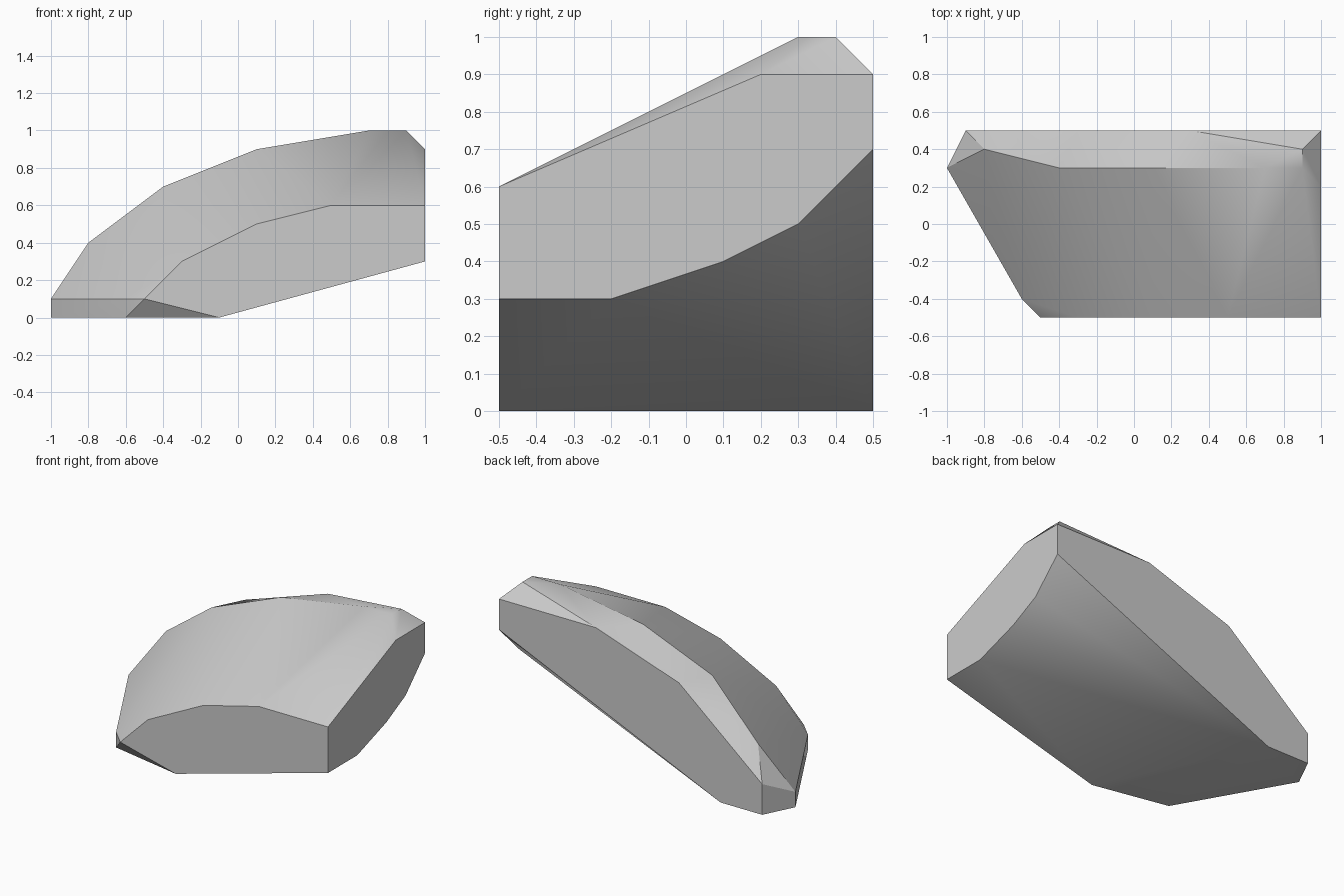
import bpy
import bmesh
import math

cube = bpy.data.objects.get("Cube")
if cube:
    bpy.data.objects.remove(cube, do_unlink=True)


def make_material(name, colour):
    material = bpy.data.materials.new(name)
    material.use_nodes = True
    material.diffuse_color = colour
    shader = material.node_tree.nodes["Principled BSDF"]
    shader.inputs["Base Color"].default_value = colour
    return material


def hull_object(name, points, unit, material):
    """Wrap a faceted solid around the outline points."""
    bm = bmesh.new()
    for point in points:
        bm.verts.new([coordinate * unit for coordinate in point])
    result = bmesh.ops.convex_hull(bm, input=bm.verts[:])
    loose = set(result["geom_interior"] + result["geom_unused"])
    loose_verts = [item for item in loose if isinstance(item, bmesh.types.BMVert)]
    bmesh.ops.delete(bm, geom=loose_verts, context="VERTS")
    # Merge coplanar triangles into clean flat faces
    bmesh.ops.dissolve_limit(bm, angle_limit=math.radians(0.5),
                             verts=bm.verts[:], edges=bm.edges[:])
    bmesh.ops.recalc_face_normals(bm, faces=bm.faces[:])
    mesh = bpy.data.meshes.new(name)
    bm.to_mesh(mesh)
    bm.free()
    mesh.materials.append(material)
    obj = bpy.data.objects.new(name, mesh)
    bpy.context.collection.objects.link(obj)
    return obj


# Flat end outlines, in tenths of a unit
front_outline = [(-5, 1), (-3, 3), (1, 5), (5, 6), (10, 6), (10, 3), (-1, 0)]
back_outline = [(-9, 0), (-9, 2), (-3, 7), (3, 9), (10, 9), (10, 7), (-6, 0)]
left_outline = [(2, 9), (3, 5), (1, 4), (-2, 3)]

points = [(x, -5, z) for x, z in front_outline]
points += [(x, 5, z) for x, z in back_outline]
points += [(10, y, z) for y, z in left_outline]

# Upright wall at the low end
for x, y in [(-10, 3), (-6, -4)]:
    points += [(x, y, 0), (x, y, 1)]

# Crest line rising to the high end
points += [(-8, 4, 4), (-4, 3, 7), (1, 3, 9), (7, 3, 10), (9, 3, 10), (9, 4, 10)]

grey = make_material("plain_grey", (0.6, 0.6, 0.6, 1.0))
block = hull_object("faceted_block", points, 0.1, grey)

# Soft shading over the gentle curves, crisp main edges
bpy.ops.object.select_all(action="DESELECT")
block.select_set(True)
bpy.context.view_layer.objects.active = block
bpy.ops.object.shade_smooth_by_angle(angle=math.radians(30))
